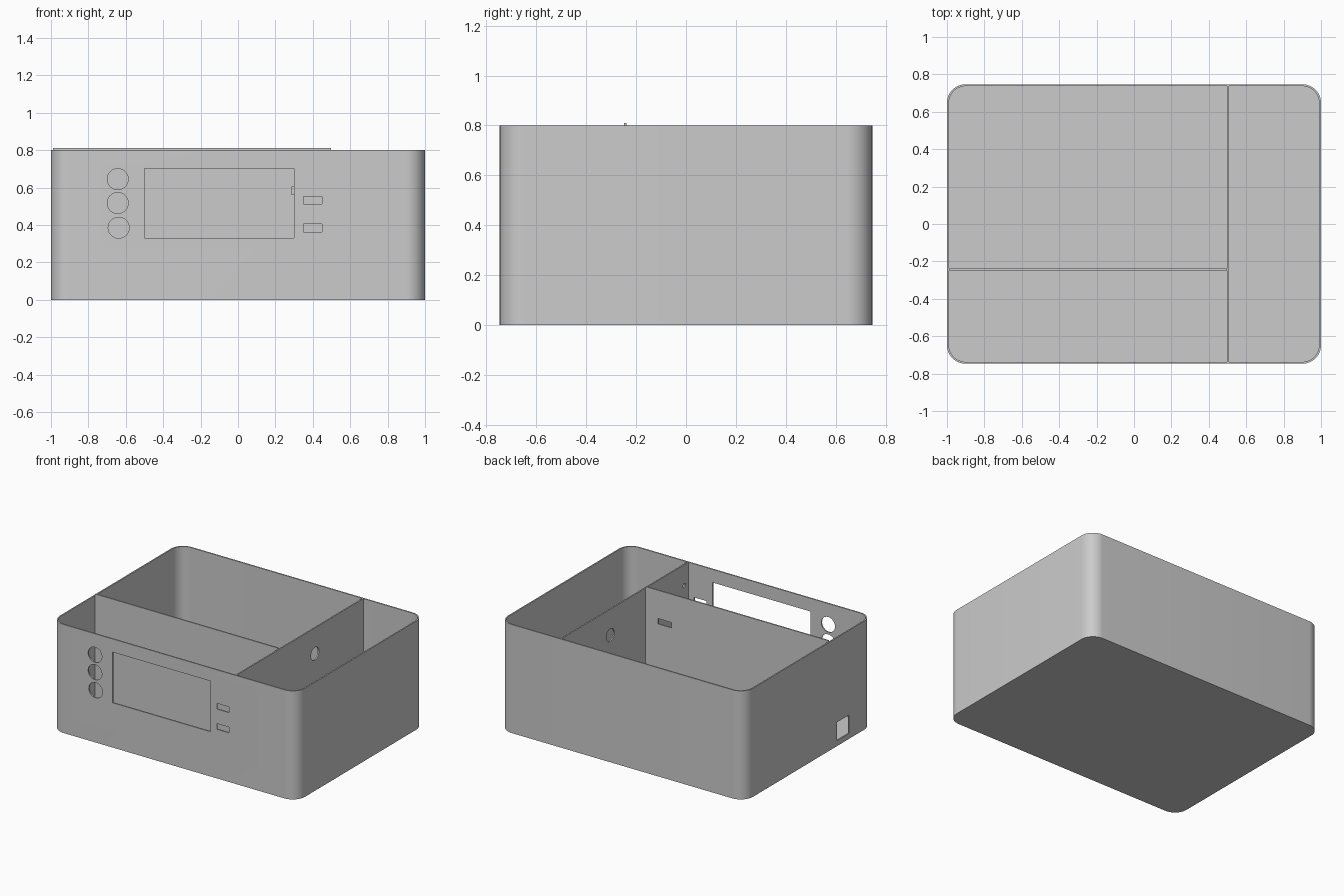
import bpy, bmesh, math
from mathutils import Matrix

if "Cube" in bpy.data.objects:
    bpy.data.objects.remove(bpy.data.objects["Cube"])

W, D, H, T, R = 1.0, 0.747, 0.80, 0.01, 0.10   # half width, half depth, height, wall, corner radius

grey = bpy.data.materials.new("plain grey")
grey.use_nodes = True
grey.diffuse_color = (0.6, 0.6, 0.6, 1)
grey.node_tree.nodes["Principled BSDF"].inputs["Base Color"].default_value = (0.6, 0.6, 0.6, 1)


def finish(bm, name):
    bmesh.ops.recalc_face_normals(bm, faces=bm.faces)
    mesh = bpy.data.meshes.new(name)
    bm.to_mesh(mesh)
    bm.free()
    mesh.materials.append(grey)
    obj = bpy.data.objects.new(name, mesh)
    bpy.context.collection.objects.link(obj)
    return obj


def box(name, x0, x1, y0, y1, z0, z1):
    bm = bmesh.new()
    bmesh.ops.create_cube(bm, size=1)
    bmesh.ops.scale(bm, vec=(x1 - x0, y1 - y0, z1 - z0), verts=bm.verts)
    bmesh.ops.translate(bm, vec=((x0 + x1) / 2, (y0 + y1) / 2, (z0 + z1) / 2), verts=bm.verts)
    return finish(bm, name)


def rod(name, x, y, z, r, axis):
    bm = bmesh.new()
    turn = Matrix.Rotation(math.pi / 2, 4, 'X' if axis == 'Y' else 'Y')
    bmesh.ops.create_cone(bm, cap_ends=True, segments=40, radius1=r, radius2=r, depth=0.1,
                          matrix=Matrix.Translation((x, y, z)) @ turn)
    return finish(bm, name)


def ring(bm, inset, z, steps=12):
    """Rounded rectangle of vertices, inset from the outer wall."""
    verts = []
    r = R - inset
    for k, (sx, sy) in enumerate(((1, 1), (-1, 1), (-1, -1), (1, -1))):
        for i in range(steps + 1):
            a = (k + i / steps) * math.pi / 2
            verts.append(bm.verts.new((sx * (W - R) + r * math.cos(a),
                                       sy * (D - R) + r * math.sin(a), z)))
    return verts


def cut(obj, cutters):
    bpy.context.view_layer.objects.active = obj
    for c in cutters:
        mod = obj.modifiers.new("cut", 'BOOLEAN')
        mod.operation = 'DIFFERENCE'
        mod.solver = 'EXACT'
        mod.object = c
        bpy.ops.object.modifier_apply(modifier=mod.name)
        bpy.data.objects.remove(c)


# Open tub: outer wall, rim, inner wall and floor
bm = bmesh.new()
rings = [ring(bm, 0, 0), ring(bm, 0, H), ring(bm, T, H), ring(bm, T, T)]
for a, b in zip(rings, rings[1:]):
    for i in range(len(a)):
        j = (i + 1) % len(a)
        bm.faces.new((a[i], a[j], b[j], b[i]))
bm.faces.new(rings[0])
bm.faces.new(rings[-1])
case = finish(bm, "case")

# Front openings: display window, two slots, three round holes; side opening for a socket
F0, F1 = -D - 0.05, -D + 0.05
cutters = [box("cutter", -0.50, 0.30, F0, F1, 0.33, 0.703),
           box("cutter", -W - 0.05, -W + 0.05, -0.47, -0.33, 0.04, 0.176)]
cutters += [box("cutter", 0.35, 0.45, F0, F1, z, z + 0.042) for z in (0.362, 0.511)]
cutters += [rod("cutter", x, -D, z, 0.056, 'Y')
            for x, z in ((-0.643, 0.645), (-0.643, 0.517), (-0.638, 0.385))]
cut(case, cutters)

# Long divider across the depth, with a cable hole and a small hole
side = box("side_divider", 0.497, 0.507, -D + T, D - T, T, H)
cut(side, [rod("cutter", 0.502, 0.172, 0.61, 0.047, 'X'),
           rod("cutter", 0.502, -0.69, 0.645, 0.016, 'X')])

# Front divider, slightly taller, with a cable slot
front = box("front_divider", -W + T, 0.497, -0.249, -0.239, T, H + 0.01)
cut(front, [box("cutter", 0.285, 0.395, -0.3, -0.2, 0.562, 0.602)])

# Smooth rounded corners and holes, crisp edges elsewhere
for obj in (case, side, front):
    bpy.ops.object.select_all(action='DESELECT')
    obj.select_set(True)
    bpy.context.view_layer.objects.active = obj
    bpy.ops.object.shade_smooth_by_angle(angle=math.radians(30))
